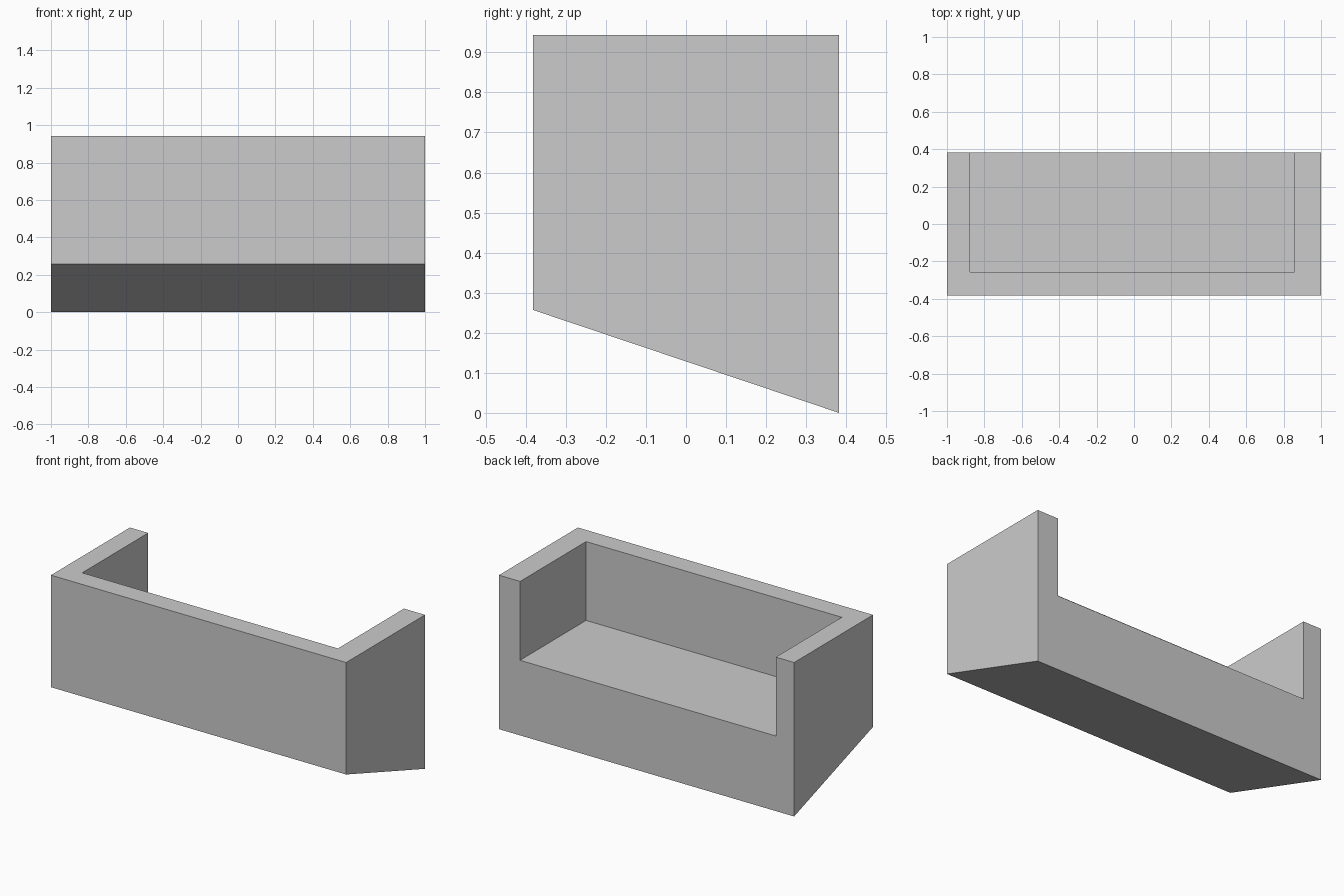
import bpy
import bmesh

if "Cube" in bpy.data.objects:
    bpy.data.objects.remove(bpy.data.objects["Cube"], do_unlink=True)

# Single plain grey finish
grey = bpy.data.materials.new("light_grey")
grey.use_nodes = True
colour = (0.6, 0.6, 0.6, 1)
grey.diffuse_color = colour
grey.node_tree.nodes["Principled BSDF"].inputs["Base Color"].default_value = colour


def extrude_profile(name, profile, x_min, x_max):
    """Sweep a closed (y, z) profile along x into a solid."""
    bm = bmesh.new()
    face = bm.faces.new([bm.verts.new((x_min, y, z)) for y, z in profile])
    swept = bmesh.ops.extrude_face_region(bm, geom=[face])["geom"]
    verts = [v for v in swept if isinstance(v, bmesh.types.BMVert)]
    bmesh.ops.translate(bm, verts=verts, vec=(x_max - x_min, 0, 0))
    bmesh.ops.recalc_face_normals(bm, faces=bm.faces)
    mesh = bpy.data.meshes.new(name)
    bm.to_mesh(mesh)
    bm.free()
    mesh.materials.append(grey)
    obj = bpy.data.objects.new(name, mesh)
    bpy.context.collection.objects.link(obj)
    return obj


DEPTH, TOP, FLOOR, INNER_FRONT = 0.382, 0.943, 0.46, -0.257

# Solid body with a sloping underside
body = extrude_profile(
    "balcony_body",
    [(-DEPTH, 0.257), (DEPTH, 0), (DEPTH, TOP), (-DEPTH, TOP)], -1, 1)

# Recess open at the top and back, leaving floor, parapet and side walls
recess = extrude_profile(
    "recess_cutter",
    [(INNER_FRONT, FLOOR), (1, FLOOR), (1, 2), (INNER_FRONT, 2)], -0.876, 0.857)
recess.hide_render = True

cut = body.modifiers.new("recess", "BOOLEAN")
cut.operation = "DIFFERENCE"
cut.solver = "EXACT"
cut.object = recess

# Apply the cut and discard the cutter
bpy.context.view_layer.objects.active = body
bpy.ops.object.modifier_apply(modifier=cut.name)
bpy.data.objects.remove(recess, do_unlink=True)
